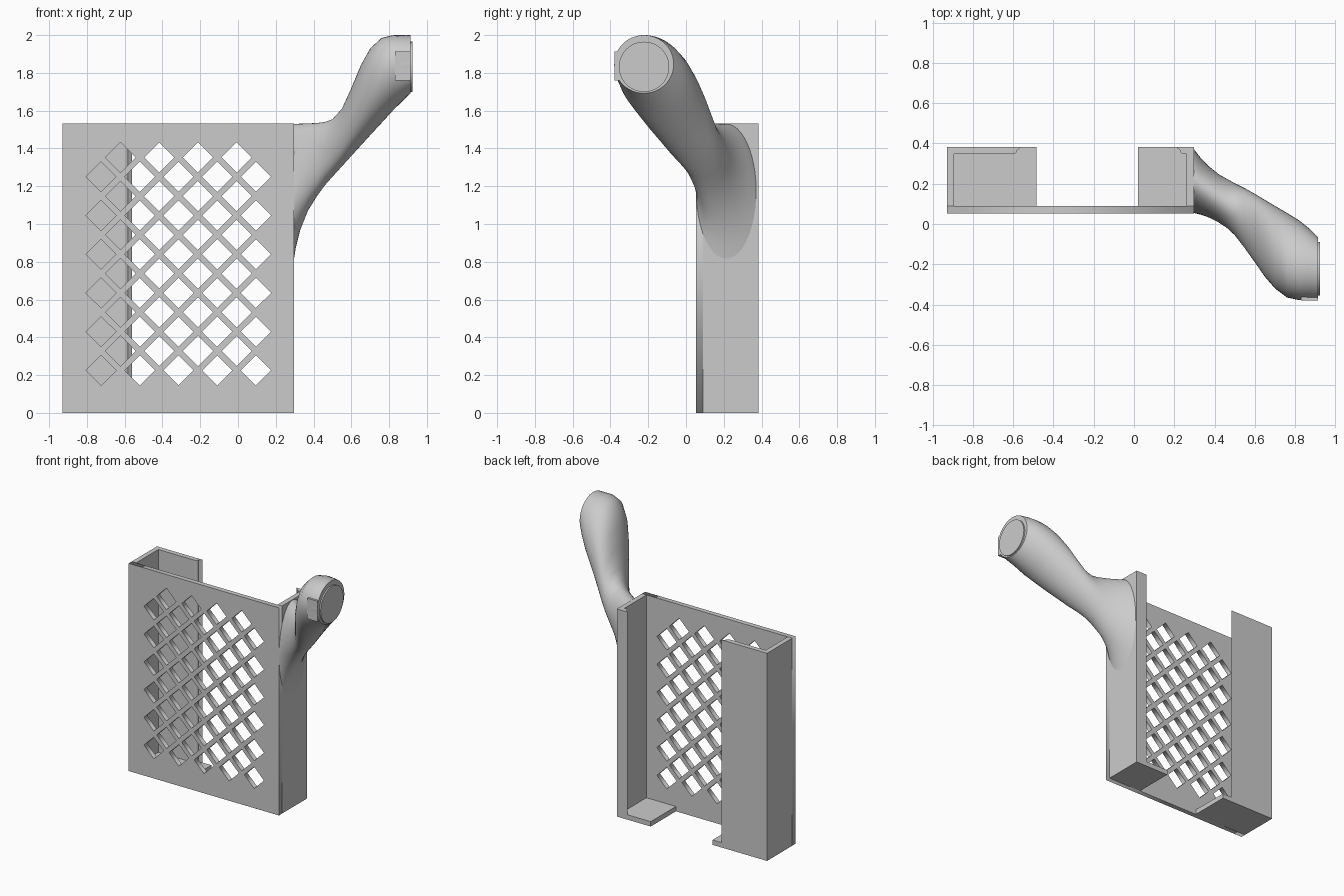
import bpy, bmesh, math

if "Cube" in bpy.data.objects:
    bpy.data.objects.remove(bpy.data.objects["Cube"])

grey = bpy.data.materials.new("plain grey")
grey.diffuse_color = (0.6, 0.6, 0.6, 1)
grey.use_nodes = True
grey.node_tree.nodes["Principled BSDF"].inputs["Base Color"].default_value = grey.diffuse_color

X0, X1 = -0.93, 0.297      # holder sides
Y0, Y1 = 0.053, 0.383      # holder front and back
H, T = 1.533, 0.036        # height and wall thickness


def finish(name, bm):
    bmesh.ops.recalc_face_normals(bm, faces=bm.faces)
    me = bpy.data.meshes.new(name)
    bm.to_mesh(me)
    bm.free()
    me.materials.append(grey)
    ob = bpy.data.objects.new(name, me)
    bpy.context.collection.objects.link(ob)
    return ob


def prism(name, outline, z0, z1):
    bm = bmesh.new()
    face = bm.faces.new([bm.verts.new((x, y, z0)) for x, y in outline])
    ext = bmesh.ops.extrude_face_region(bm, geom=[face])
    for v in ext["geom"]:
        if isinstance(v, bmesh.types.BMVert):
            v.co.z = z1
    return finish(name, bm)


def box(name, x0, x1, y0, y1, z0, z1):
    return prism(name, [(x0, y0), (x1, y0), (x1, y1), (x0, y1)], z0, z1)


# Front panel: filled outline with diamond holes
curve = bpy.data.curves.new("front_panel", "CURVE")
curve.dimensions = "2D"
curve.fill_mode = "BOTH"
curve.extrude = T / 2


def loop(points):
    s = curve.splines.new("POLY")
    s.points.add(len(points) - 1)
    for p, (x, z) in zip(s.points, points):
        p.co = (x, z, 0, 1)
    s.use_cyclic_u = True


loop([(X0, 0), (X1, 0), (X1, H), (X0, H)])
R, STEP = 0.08, 0.205
for x_start, z_start, columns in ((-0.725, 0.225, 5), (-0.622, 0.3275, 4)):
    for i in range(columns):
        for j in range(6):
            x, z = x_start + i * STEP, z_start + j * STEP
            loop([(x - R, z), (x, z - R), (x + R, z), (x, z + R)])
panel = bpy.data.objects.new("front_panel", curve)
panel.location = (0, Y0 + T / 2, 0)
panel.rotation_euler.x = math.pi / 2
bpy.context.collection.objects.link(panel)
curve.materials.append(grey)
bpy.context.view_layer.objects.active = panel
panel.select_set(True)
bpy.ops.object.convert(target="MESH")


# Side channels: side wall plus back flap with a rounded lip
def channel(name, outer, lip, s):
    r = 0.02
    arc = [(lip - s * r * math.cos(a) + 0, Y1 - T + r - r * math.sin(a))
           for a in (math.pi / 2 * k / 5 for k in range(6))]
    # the arc runs from the lip edge to the inner face of the flap
    arc = [(2 * (lip - s * r) - x, y) for x, y in arc]
    outline = [(outer, Y0 + T), (outer, Y1), (lip, Y1)] + arc
    outline += [(outer + s * T, Y1 - T), (outer + s * T, Y0 + T)]
    prism(name, outline, 0, H)


channel("left_channel", X0, -0.56, 1)
channel("right_channel", X1, 0.208, -1)

# Floor ledges
box("left_floor", X0, -0.485, Y0 + T, Y1, 0, T)
box("right_floor", 0.02, X1, Y0 + T, Y1, 0, T)

# Handle: x, y low, y high, z low, z high, slant of the section
SECTIONS = [
    (0.290, 0.055, 0.380, 0.77, 1.530, 0),
    (0.305, 0.053, 0.362, 0.87, 1.530, 0),
    (0.330, 0.047, 0.330, 0.97, 1.531, 0),
    (0.370, 0.033, 0.288, 1.07, 1.532, 0),
    (0.420, 0.008, 0.248, 1.15, 1.535, 0),
    (0.460, -0.018, 0.225, 1.205, 1.540, -0.05),
    (0.500, -0.055, 0.203, 1.25, 1.555, -0.1),
    (0.550, -0.120, 0.178, 1.305, 1.61, -0.16),
    (0.600, -0.190, 0.150, 1.36, 1.72, -0.22),
    (0.650, -0.262, 0.120, 1.415, 1.84, -0.26),
    (0.700, -0.320, 0.090, 1.47, 1.93, -0.28),
    (0.760, -0.365, 0.055, 1.535, 1.985, -0.26),
    (0.820, -0.378, 0.018, 1.60, 2.0, -0.2),
    (0.870, -0.380, -0.022, 1.65, 2.0, -0.1),
    (0.914, -0.380, -0.065, 1.692, 2.0, 0),
]
N = 48
bm = bmesh.new()
rings = []
for x, ya, yb, za, zb, slant in SECTIONS:
    phase = math.acos(slant)
    ring = []
    for k in range(N):
        t = 2 * math.pi * k / N
        ring.append(bm.verts.new((x, (ya + yb) / 2 + (yb - ya) / 2 * math.cos(t),
                                  (za + zb) / 2 + (zb - za) / 2 * math.cos(t - phase))))
    rings.append(ring)
for a, b in zip(rings, rings[1:]):
    for k in range(N):
        bm.faces.new((a[k], a[(k + 1) % N], b[(k + 1) % N], b[k]))
bm.faces.new(rings[0])
bm.faces.new(rings[-1])
handle = finish("handle", bm)

# End cap disc
bm = bmesh.new()
bmesh.ops.create_cone(bm, cap_ends=True, segments=N, radius1=0.133, radius2=0.133, depth=0.02)
cap = finish("end_cap", bm)
cap.rotation_euler.y = math.pi / 2
cap.location = (0.914, -0.222, 1.832)

# Small flat pad on the front of the handle end
box("handle_pad", 0.83, 0.913, -0.379, -0.28, 1.76, 1.912)

bpy.ops.object.select_all(action="DESELECT")
for ob in (handle, cap):
    ob.select_set(True)
bpy.context.view_layer.objects.active = handle
bpy.ops.object.shade_smooth_by_angle(angle=math.radians(35))
